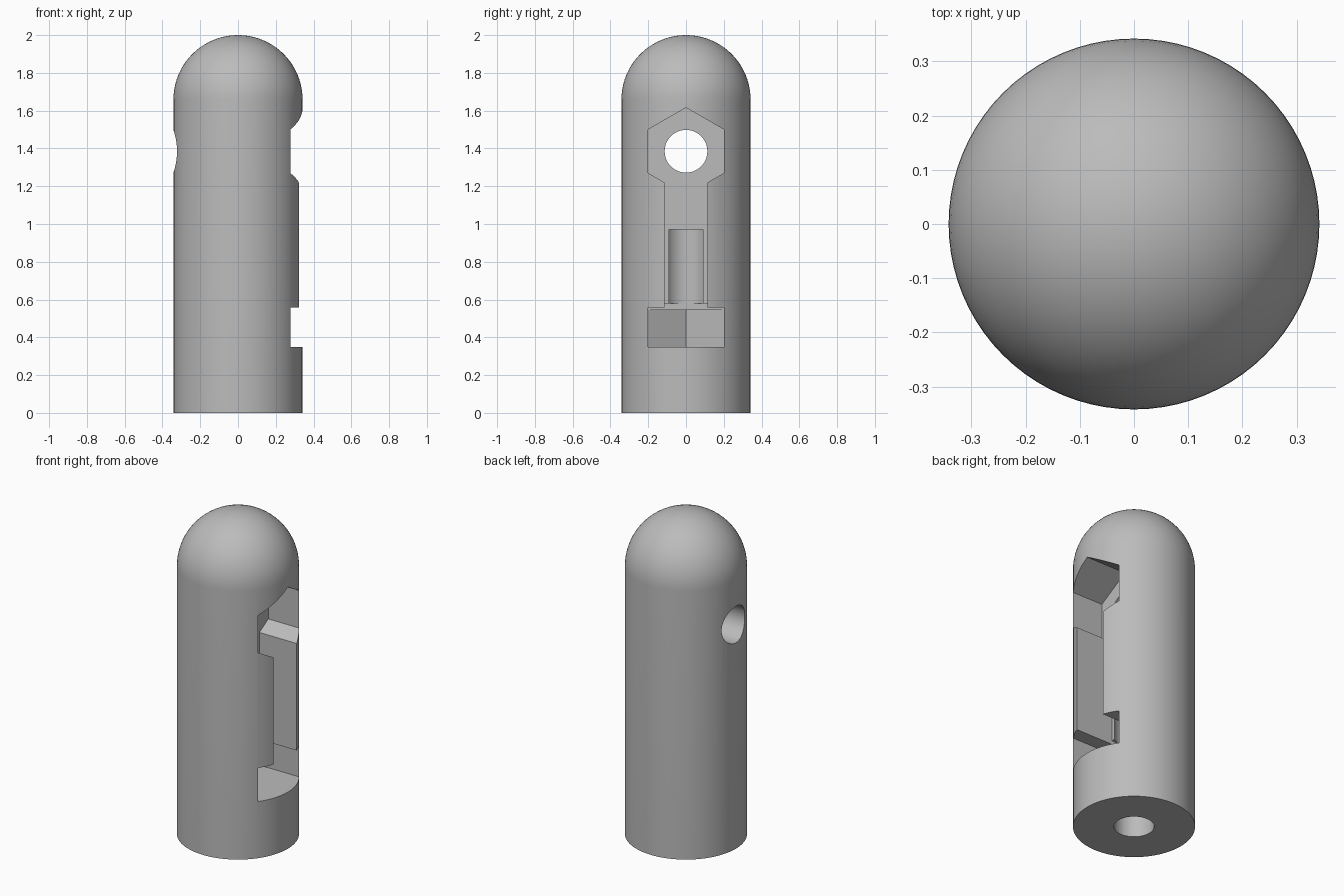
import bpy, bmesh, math
from mathutils import Vector

cube = bpy.data.objects.get("Cube")
if cube:
    bpy.data.objects.remove(cube, do_unlink=True)

R, HEIGHT = 0.342, 2.0      # body radius and height
BORE = 0.113                # radius of both round holes
HEX_Z, HEX_A = 1.385, 0.2   # centre height and half width of the hex pocket
FLOOR_X = 0.067             # depth plane of the side pocket
OUT = 0.6                   # safely outside the body

grey = bpy.data.materials.new("plain grey")
grey.use_nodes = True
colour = (0.5, 0.5, 0.5, 1)
grey.diffuse_color = colour
grey.node_tree.nodes["Principled BSDF"].inputs["Base Color"].default_value = colour


def add_object(name, bm):
    bmesh.ops.recalc_face_normals(bm, faces=bm.faces)
    mesh = bpy.data.meshes.new(name)
    bm.to_mesh(mesh)
    bm.free()
    mesh.materials.append(grey)
    obj = bpy.data.objects.new(name, mesh)
    bpy.context.collection.objects.link(obj)
    return obj


def prism(name, outline, axis, low, high):
    """Extrude a flat outline along z (outline is x, y) or x (outline is y, z)."""
    place = (lambda a, b: (a, b, low)) if axis == "z" else (lambda a, b: (low, a, b))
    bm = bmesh.new()
    face = bm.faces.new([bm.verts.new(place(*p)) for p in outline])
    move = bmesh.ops.extrude_face_region(bm, geom=[face])["geom"]
    step = Vector((0, 0, high - low)) if axis == "z" else Vector((high - low, 0, 0))
    bmesh.ops.translate(bm, vec=step, verts=[v for v in move if isinstance(v, bmesh.types.BMVert)])
    return add_object(name, bm)


def circle(ca, cb, radius, count):
    return [(ca + radius * math.cos(math.tau * i / count),
             cb + radius * math.sin(math.tau * i / count)) for i in range(count)]


def rect(a0, a1, b0, b1):
    return [(a0, b0), (a1, b0), (a1, b1), (a0, b1)]


# Round body with a domed top, turned from a profile
RINGS = 20
profile = [(0, 0), (R, 0)]
for i in range(RINGS + 1):
    t = math.pi / 2 * i / RINGS
    profile.append((R * math.cos(t), HEIGHT - R + R * math.sin(t)))
bm = bmesh.new()
verts = [bm.verts.new((r, 0, z)) for r, z in profile]
edges = [bm.edges.new(pair) for pair in zip(verts, verts[1:])]
bmesh.ops.spin(bm, geom=verts + edges, cent=(0, 0, 0), axis=(0, 0, 1),
               angle=math.tau, steps=80, use_duplicate=False)
bmesh.ops.remove_doubles(bm, verts=bm.verts, dist=0.0005)
body = add_object("body", bm)

# Side pocket outline: a hexagon joined to a straight slot below it
hex_r = HEX_A / math.cos(math.pi / 6)
neck_z = HEX_Z - hex_r + BORE * math.tan(math.pi / 6)
right_half = [(HEX_A, HEX_Z + hex_r / 2), (HEX_A, HEX_Z - hex_r / 2), (BORE, neck_z), (BORE, 0.5)]
pocket = [(0, HEX_Z + hex_r)] + right_half + [(-y, z) for y, z in reversed(right_half)]

# Nut slot outline: half a hexagon, open to the side
nut = [(-hex_r, 0), (-hex_r / 2, -HEX_A), (OUT, -HEX_A), (OUT, HEX_A), (-hex_r / 2, HEX_A)]

cutters = [
    prism("nut_slot_cutter", nut, "z", 0.35, 0.545),
    prism("first_step_cutter", rect(-BORE, OUT, -HEX_A, HEX_A), "z", 0.5, 0.558),
    prism("side_pocket_cutter", pocket, "x", FLOOR_X, OUT),
    prism("second_step_cutter", rect(-BORE, BORE, -BORE, BORE), "z", 0.5, 0.58),
    prism("bore_cutter", circle(0, 0, BORE, 48), "z", -0.1, 0.97),
    prism("cross_hole_cutter", circle(0, HEX_Z, BORE, 48), "x", -OUT, OUT),
]

# Cut the pockets and holes out of the body
bpy.ops.object.select_all(action="DESELECT")
bpy.context.view_layer.objects.active = body
body.select_set(True)
for cutter in cutters:
    cutter.hide_render = True
    mod = body.modifiers.new(cutter.name, "BOOLEAN")
    mod.operation = "DIFFERENCE"
    mod.solver = "EXACT"
    mod.object = cutter
    bpy.ops.object.modifier_apply(modifier=mod.name)
    bpy.data.objects.remove(cutter, do_unlink=True)

bpy.ops.object.shade_smooth_by_angle(angle=math.radians(25))
